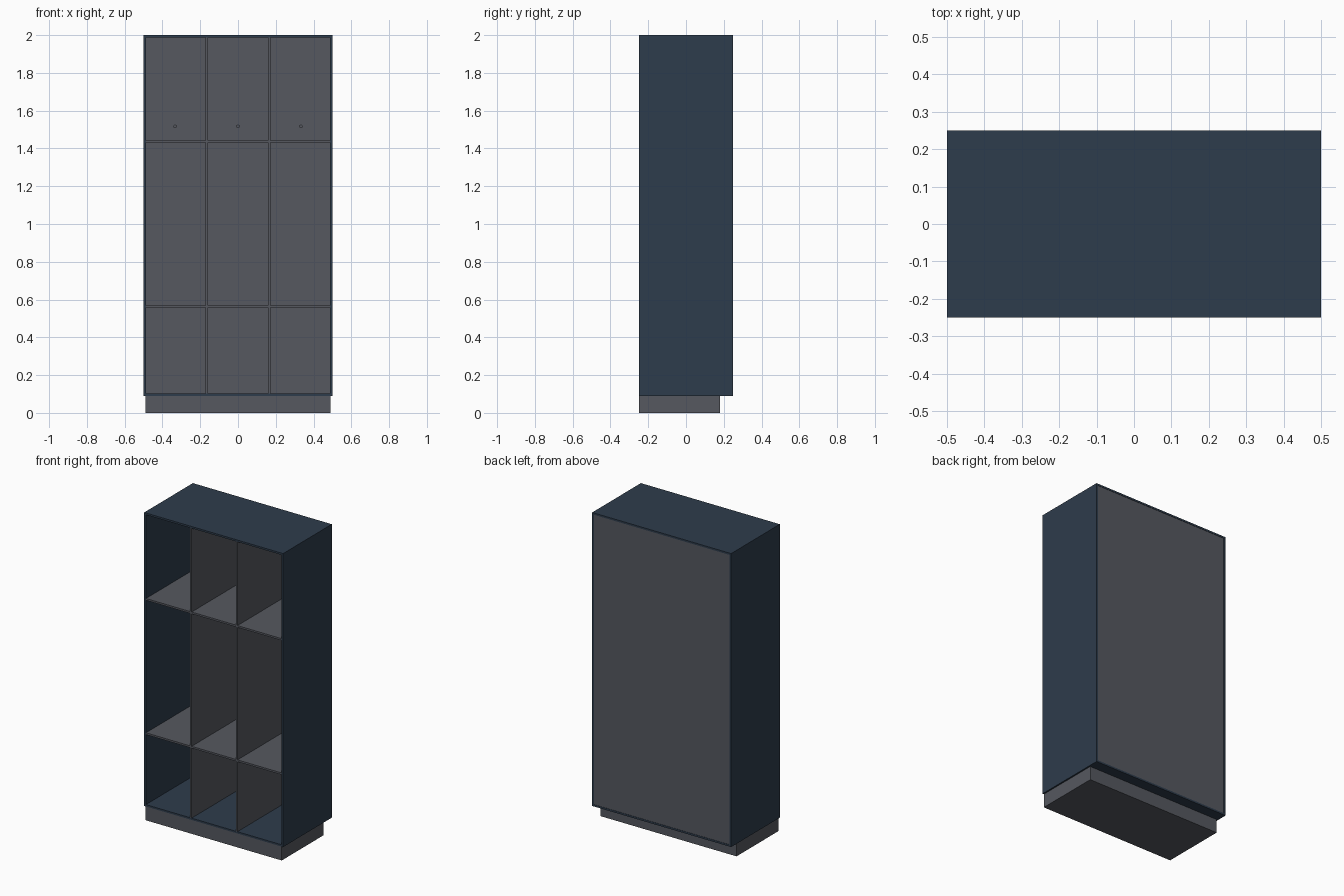
import bpy, bmesh
from mathutils import Matrix

if "Cube" in bpy.data.objects:
    bpy.data.objects.remove(bpy.data.objects["Cube"])


def material(name, rgb):
    m = bpy.data.materials.new(name)
    m.diffuse_color = (*rgb, 1.0)
    m.use_nodes = True
    m.node_tree.nodes["Principled BSDF"].inputs["Base Color"].default_value = m.diffuse_color
    return m


navy = material("navy", (0.027, 0.045, 0.072))
grey = material("grey", (0.092, 0.098, 0.116))


def finish(name, bm, mat):
    me = bpy.data.meshes.new(name)
    bm.to_mesh(me)
    bm.free()
    me.materials.append(mat)
    ob = bpy.data.objects.new(name, me)
    bpy.context.collection.objects.link(ob)
    return ob


def box(name, mat, x, y, z):
    """Box from (min, max) ranges."""
    bm = bmesh.new()
    bmesh.ops.create_cube(bm, size=1)
    for v in bm.verts:
        v.co = [r[0] if c < 0 else r[1] for c, r in zip(v.co, (x, y, z))]
    return finish(name, bm, mat)


T = 0.012                      # panel thickness
DEPTH = (-0.25, 0.25)
Z0, Z1 = 0.09, 2.0
DIV = 0.165                    # divider centre
BACK = (0.238, 0.248)
INNER = (-0.249, BACK[0])

# plinth, set back at the rear
box("plinth", grey, (-0.49, 0.49), (-0.25, 0.18), (0, Z0))

# outer carcass
box("left_side", navy, (-0.5, -0.5 + T), DEPTH, (Z0, Z1))
box("right_side", navy, (0.5 - T, 0.5), DEPTH, (Z0, Z1))
box("top_panel", navy, (-0.5 + T, 0.5 - T), DEPTH, (Z1 - T, Z1))
box("bottom_panel", navy, (-0.5 + T, 0.5 - T), DEPTH, (Z0, Z0 + T))
box("back_panel", grey, (-0.5 + T, 0.5 - T), BACK, (Z0 + T, Z1 - T))

# vertical dividers
for s in (-1, 1):
    box("divider", grey, (s * DIV - T / 2, s * DIV + T / 2), INNER,
        (Z0 + T, Z1 - T))

# shelves and back pegs for each bay
bays = [(-0.5 + T, -DIV - T / 2), (-DIV + T / 2, DIV - T / 2),
        (DIV + T / 2, 0.5 - T)]
for bay, px in zip(bays, (-0.333, 0, 0.333)):
    for z in (0.563, 1.437):
        box("shelf", grey, bay, INNER, (z - 0.006, z + 0.006))
    bm = bmesh.new()
    bmesh.ops.create_cone(bm, cap_ends=True, segments=16, radius1=0.009,
                          radius2=0.009, depth=0.02,
                          matrix=Matrix.Translation((px, BACK[0] - 0.01, 1.517))
                          @ Matrix.Rotation(1.5707963, 4, 'X'))
    finish("peg", bm, grey)
